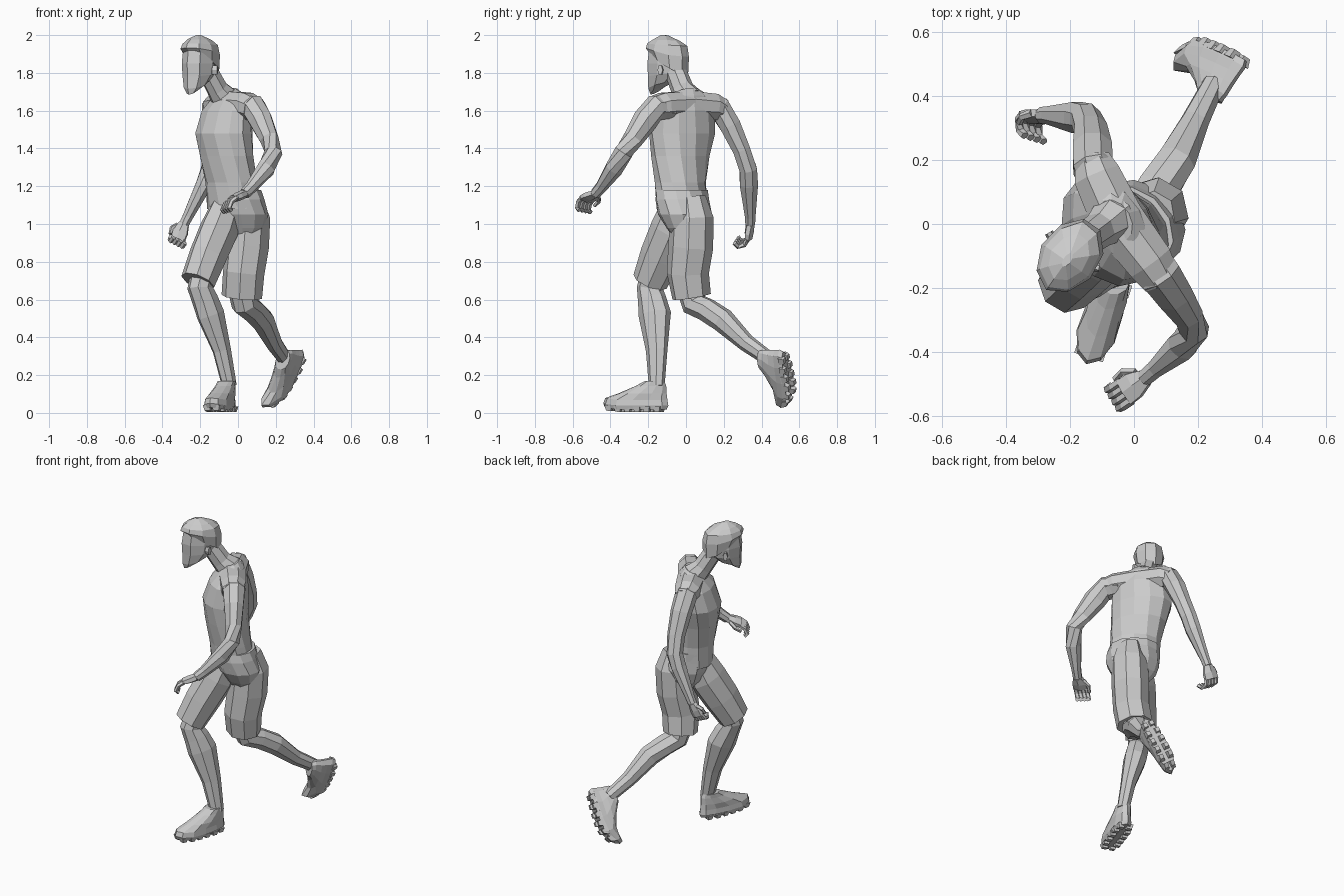
import bpy, bmesh, math, random
from mathutils import Vector, Matrix


def mesh_from_rings(name, rings, matrix=None):
    """Skin a list of equal-length vertex loops and cap both ends."""
    bm = bmesh.new()
    loops = [[bm.verts.new(p) for p in ring] for ring in rings]
    n = len(loops[0])
    for a, b in zip(loops, loops[1:]):
        for i in range(n):
            j = (i + 1) % n
            bm.faces.new((a[i], a[j], b[j], b[i]))
    bm.faces.new(loops[0])
    bm.faces.new(loops[-1])
    bmesh.ops.recalc_face_normals(bm, faces=bm.faces)
    me = bpy.data.meshes.new(name)
    bm.to_mesh(me)
    bm.free()
    if matrix:
        me.transform(matrix)
    ob = bpy.data.objects.new(name, me)
    bpy.context.collection.objects.link(ob)
    return ob


def heading(deg):
    a = math.radians(deg)
    f = Vector((-math.sin(a), -math.cos(a), 0))
    return f, Vector((-f.y, f.x, 0))


def stack(name, rings, n=12, rough=0):
    """Level rings: x, y, z, half width, half depth, heading, front lift."""
    rnd = random.Random(4)
    out = []
    for x, y, z, w, d, deg, lift in rings:
        f, l = heading(deg)
        ring = []
        for i in range(n):
            t = 2 * math.pi * i / n
            r = 1 + rnd.uniform(-rough, rough)
            p = Vector((x, y, z)) + f * d * r * math.cos(t) + l * w * r * math.sin(t)
            p.z += lift * math.cos(t) + rnd.uniform(-rough, rough) * .1
            ring.append(p)
        out.append(ring)
    return mesh_from_rings(name, out)


def limb(name, pts, ref, n=8):
    """Rings square to a path: x, y, z, half width, half depth (along ref)."""
    c = [Vector(p[:3]) for p in pts]
    out = []
    for i, p in enumerate(pts):
        t = (c[min(i + 1, len(c) - 1)] - c[max(i - 1, 0)]).normalized()
        f = Vector(ref)
        f = (f - t * f.dot(t)).normalized()
        l = t.cross(f)
        out.append([c[i] + f * p[4] * math.cos(2 * math.pi * (k + .5) / n)
                    + l * p[3] * math.sin(2 * math.pi * (k + .5) / n) for k in range(n)])
    return mesh_from_rings(name, out)


UP = (0, 0, 1)
RUN = (-.5, -.86, 0)

# Torso twists from hips to shoulders, with a yoke joining the arms
stack("torso", [
    (-.02, -.02, 1.08, .15, .13, 36, 0),
    (-.035, -.03, 1.22, .15, .125, 44, 0),
    (-.06, -.03, 1.36, .168, .13, 52, 0),
    (-.075, -.02, 1.48, .188, .138, 58, 0),
    (-.06, -.01, 1.60, .18, .115, 60, 0),
    (-.05, .005, 1.67, .14, .075, 60, -.01),
    (-.06, .01, 1.70, .07, .05, 60, -.02)])
limb("shoulder_yoke", [(-.13, .2, 1.60, .06, .06), (-.115, .15, 1.62, .08, .075),
                       (-.05, .01, 1.63, .09, .08), (.05, -.12, 1.625, .08, .075),
                       (.085, -.175, 1.61, .065, .068)], UP)
limb("neck", [(-.06, .02, 1.65, .08, .085), (-.11, -.02, 1.715, .056, .062),
              (-.165, -.06, 1.82, .052, .058)], (-.57, -.82, 0))

# Head, hair and ears
HX, HY, HA = -.2, -.1, 35
HF, HL = heading(HA)


def head_rings(profile):
    return [(HX + HF.x * o, HY + HF.y * o, z, w, d, HA, lift) for o, z, w, d, lift in profile]


stack("head", head_rings([
    (.07, 1.705, .03, .035, -.02), (.04, 1.735, .058, .075, -.02),
    (.012, 1.79, .076, .105, -.01), (.006, 1.85, .082, .115, 0),
    (0, 1.92, .08, .11, 0), (0, 1.96, .06, .07, 0)]), 8)
stack("hair", head_rings([
    (-.014, 1.85, .084, .108, .06), (0, 1.91, .092, .127, .025),
    (0, 1.95, .084, .115, .005), (.005, 1.975, .058, .08, .005),
    (.015, 1.997, .012, .025, .003)]), 9, .035)
for side, label in ((1, "left"), (-1, "right")):
    base = Vector((HX, HY, 1.815)) - HF * .01
    limb(label + "_ear", [(*(base + HL * side * .07), .014, .026),
                          (*(base + HL * side * .096 - HF * .012), .014, .028)], UP, 6)

# Shorts
stack("shorts_seat", [
    (.01, 0, .93, .09, .06, 30, 0), (.01, .005, .98, .135, .10, 30, 0),
    (.007, -.005, 1.05, .16, .137, 31, 0), (-.01, -.02, 1.13, .157, .137, 36, 0),
    (-.02, -.02, 1.18, .152, .13, 40, 0)])
limb("left_shorts_leg", [(.045, .01, 1.13, .08, .1), (.06, .03, 1.03, .11, .118),
                         (.05, .025, .88, .113, .122), (.03, .01, .74, .11, .113),
                         (.02, .03, .615, .11, .102)], RUN)
limb("right_shorts_leg", [(-.06, -.04, 1.08, .085, .1), (-.10, -.075, .97, .10, .117),
                          (-.16, -.135, .83, .098, .112), (-.213, -.19, .695, .092, .096)], RUN)

# Lower legs
limb("left_shin", [(.02, .025, .66, .075, .075), (.035, .045, .575, .072, .07),
                   (.075, .11, .545, .07, .064), (.13, .195, .49, .064, .065),
                   (.19, .32, .37, .045, .047), (.25, .44, .285, .036, .04)], RUN)
limb("right_shin", [(-.18, -.165, .74, .07, .075), (-.2, -.19, .66, .068, .072),
                    (-.175, -.18, .60, .068, .077), (-.145, -.165, .52, .07, .09),
                    (-.085, -.155, .33, .046, .06), (-.045, -.155, .14, .038, .043)], RUN)


# Studded shoe, modelled heel to toe along x, then placed
def shoe(name, heel, toe, up, bend, wide):
    heel, toe, up = Vector(heel), Vector(toe), Vector(up)
    fx = (toe - heel).normalized()
    fz = (up - fx * up.dot(fx)).normalized()
    fy = fz.cross(fx)
    m = Matrix((fx, fy, fz)).transposed().to_4x4()
    m.translation = heel

    def curl(x, y, z):
        return Vector((x, y * wide, z + bend * max(0, x - .2) ** 2))

    rings = []
    # centre, half length, half width, height
    for c, h, w, z in ((.175, .172, .054, .014), (.175, .182, .061, .035), (.172, .174, .058, .065),
                       (.135, .132, .052, .1), (.09, .085, .044, .14), (.07, .055, .042, .165)):
        ring = []
        for k in range(12):
            t = 2 * math.pi * k / 12
            x, y = math.cos(t), math.sin(t)
            waist = 1 - .22 * math.exp(-((c + h * x - .13) / .06) ** 2) if z < .08 else 1
            ring.append(curl(c + h * x, y * w * waist * (1 + .12 * x), z))
        rings.append(ring)
    mesh_from_rings(name, rings, m)
    # Row of studs on each side of the sole
    for i in range(6):
        for s in (-1, 1):
            x = .045 + i * .054
            y = s * (.032 if 0 < i < 5 else .022)
            block = [[curl(x + a * r, y + b * r, z) for a, b in ((-1, -1), (1, -1), (1, 1), (-1, 1))]
                     for z, r in ((.001, .013), (.03, .02))]
            mesh_from_rings(f"{name}_stud", block, m)


shoe("right_shoe", (-.035, -.1, .003), (-.15, -.44, .003), UP, .5, 1.12)
shoe("left_shoe", (.355, .525, .325), (.185, .592, .02), (-.5, -.85, .1), 3.0, .95)

# Arms
limb("left_arm", [(.03, -.085, 1.61, .07, .065), (.082, -.16, 1.62, .07, .068),
                  (.12, -.215, 1.55, .062, .07), (.165, -.28, 1.45, .05, .056),
                  (.188, -.33, 1.38, .048, .052), (.15, -.38, 1.295, .05, .05),
                  (.07, -.45, 1.195, .03, .034), (.035, -.48, 1.16, .028, .03)], UP)
limb("right_arm", [(-.1, .11, 1.6, .07, .065), (-.128, .18, 1.61, .068, .068),
                   (-.13, .235, 1.52, .06, .066), (-.135, .295, 1.39, .05, .055),
                   (-.15, .33, 1.285, .05, .05), (-.18, .333, 1.21, .052, .046),
                   (-.265, .34, 1.04, .03, .03), (-.285, .34, 1.0, .028, .028)], (-1, 0, 0))


# Hands: palm, four curled fingers and a thumb
def hand(name, wrist, along, across, curl):
    w = Vector(wrist)
    d, c, k = (Vector(v).normalized() for v in (along, across, curl))
    palm_end = w + d * .085
    limb(name + "_palm", [(*w, .024, .03), (*(w + d * .045), .024, .048),
                          (*palm_end, .02, .05)], c, 6)
    for i in range(4):
        s = palm_end + c * (i - 1.5) * .023 - d * .01
        p = [s, s + d * .032 + k * .012, s + d * .038 + k * .046, s + d * .014 + k * .066]
        limb(f"{name}_finger", [(*q, .013, .014) for q in p], c, 5)
    s = w + c * .03 + d * .02
    limb(name + "_thumb", [(*s, .014, .014), (*(s + c * .025 + d * .028 + k * .015), .012, .012),
                           (*(s + c * .02 + d * .06 + k * .03), .01, .01)], k, 5)


hand("left_hand", (.035, -.48, 1.16), (-.7, -.5, -.3), (-.45, .75, -.15), (-.3, -.1, -1))
hand("right_hand", (-.285, .34, 1.0), (-.45, -.1, -.9), (-.8, .25, .4), (.2, -1, -.1))
